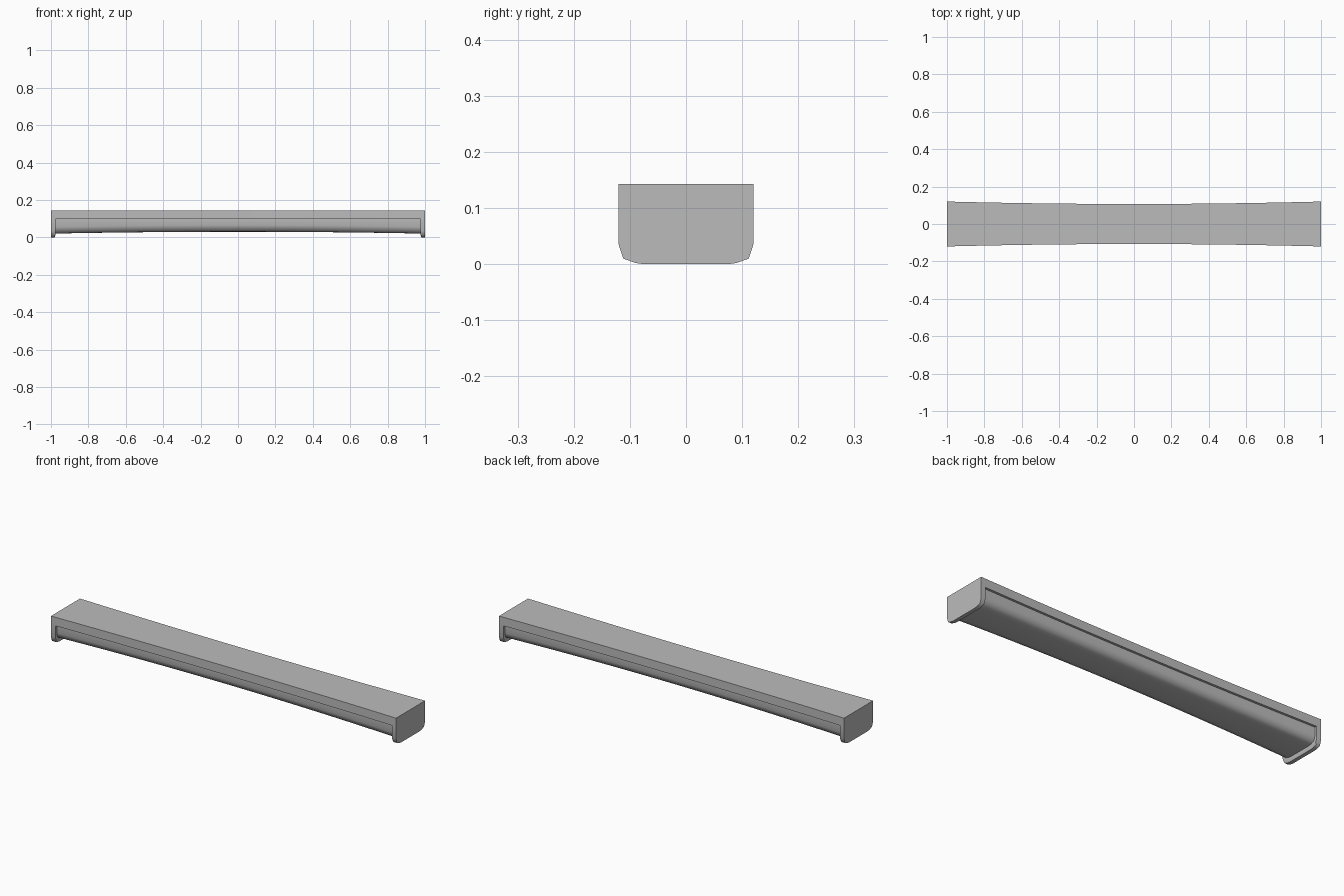
import bpy, bmesh, math

cube = bpy.data.objects.get("Cube")
if cube:
    bpy.data.objects.remove(cube, do_unlink=True)

grey = bpy.data.materials.new("light_grey")
grey.use_nodes = True
colour = (0.5, 0.5, 0.5, 1)
grey.diffuse_color = colour
grey.node_tree.nodes["Principled BSDF"].inputs["Base Color"].default_value = colour

RAIL_BOTTOM, TOP = 0.098, 0.143


def half_width(x):
    """The bar is slightly waisted along its length."""
    return 0.107 + 0.013 * x * x


def section(hw, bottom, top, lowest=0.0):
    """Half profile with a soft lower corner, mirrored into a ring."""
    half = [(hw, top), (hw, RAIL_BOTTOM), (hw, bottom + 0.035),
            (hw - 0.008, bottom + 0.01), (hw - 0.03, bottom + 0.002), (hw - 0.045, bottom)]
    half = [(y, max(z, lowest)) for y, z in half]
    return half + [(-y, z) for y, z in reversed(half)]


def loft(name, stations, smooth_angle):
    """Skin a list of (x, ring) stations and close both ends."""
    bm = bmesh.new()
    rings = [[bm.verts.new((x, y, z)) for y, z in ring] for x, ring in stations]
    for a, b in zip(rings, rings[1:]):
        for i in range(len(a)):
            j = (i + 1) % len(a)
            bm.faces.new((a[i], a[j], b[j], b[i]))
    bm.faces.new(rings[0])
    bm.faces.new(rings[-1])
    bmesh.ops.remove_doubles(bm, verts=bm.verts, dist=1e-5)
    bmesh.ops.recalc_face_normals(bm, faces=bm.faces)
    mesh = bpy.data.meshes.new(name)
    bm.to_mesh(mesh)
    bm.free()
    mesh.materials.append(grey)
    obj = bpy.data.objects.new(name, mesh)
    bpy.context.collection.objects.link(obj)
    bpy.ops.object.select_all(action='DESELECT')
    obj.select_set(True)
    bpy.context.view_layer.objects.active = obj
    bpy.ops.object.shade_smooth_by_angle(angle=math.radians(smooth_angle))
    return obj


# Housing: top rail with deep end caps that hang below it
cap_steps = [(1.0, 0.0), (0.98, 0.0), (0.975, 0.015), (0.975, RAIL_BOTTOM)]
rail = [(0.975 * i / 6, RAIL_BOTTOM) for i in range(-5, 6)]
layout = [(-x, low) for x, low in cap_steps] + rail + list(reversed(cap_steps))
loft("housing", [(x, section(half_width(x), 0.0, TOP, low)) for x, low in layout], 54)

# Diffuser: rounded cover set inside the rail, its underside gently arched
xs = [0.977 * i / 8 for i in range(-8, 9)]
loft("diffuser", [(x, section(half_width(x) - 0.012, 0.03 - 0.01 * x * x, 0.11))
                  for x in xs], 60)
